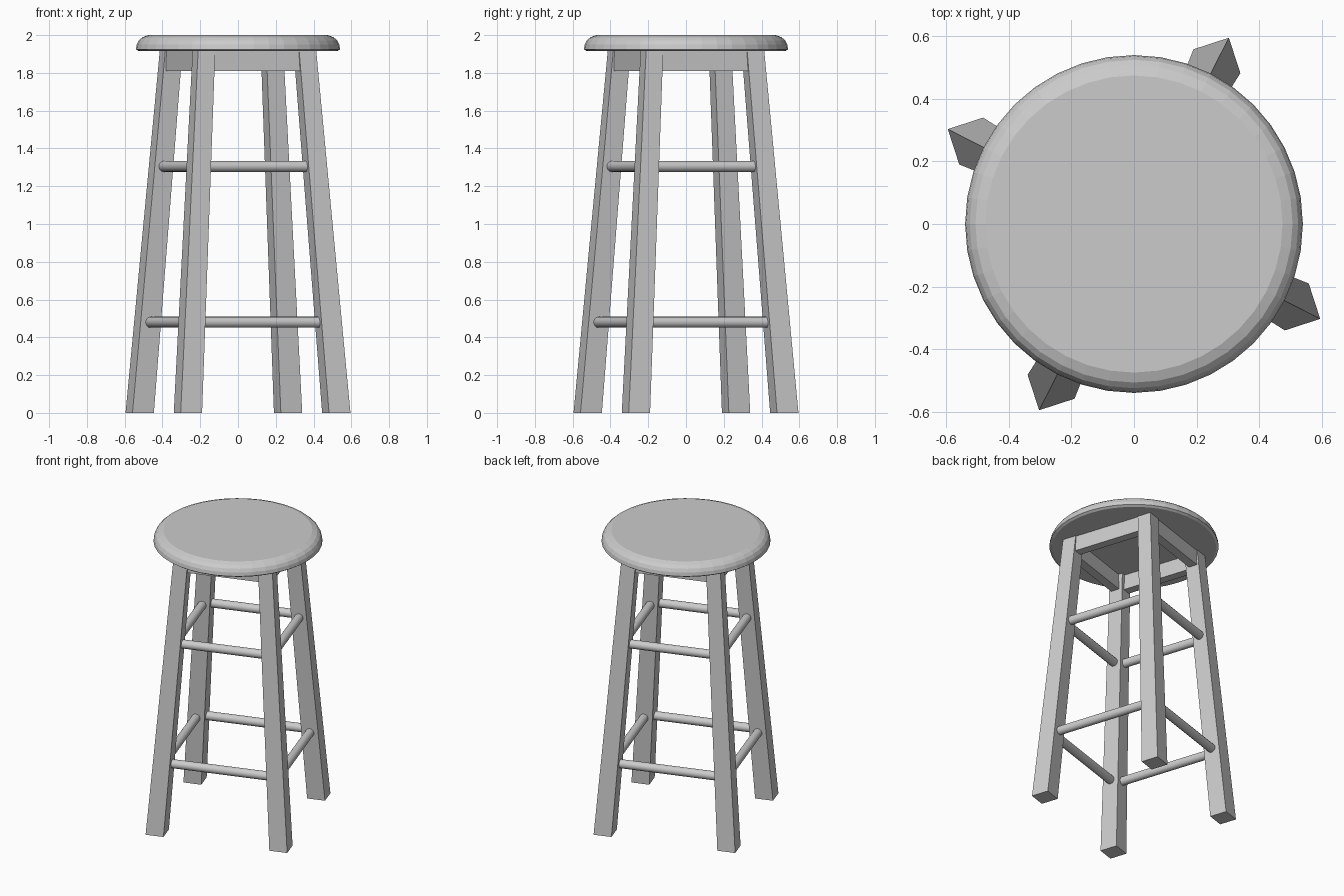
import bpy, bmesh, math
from mathutils import Matrix, Vector

if "Cube" in bpy.data.objects:
    bpy.data.objects.remove(bpy.data.objects["Cube"])

TURN = Matrix.Rotation(math.radians(18), 4, 'Z')   # whole stool is turned about z
SEAT_Z = 1.92


def finish(name, bm, quarter=0):
    """Turn the part into place and link it as an object."""
    bm.transform(TURN @ Matrix.Rotation(quarter * math.pi / 2, 4, 'Z'))
    bmesh.ops.recalc_face_normals(bm, faces=bm.faces)
    mesh = bpy.data.meshes.new(name)
    bm.to_mesh(mesh)
    bm.free()
    obj = bpy.data.objects.new(name, mesh)
    bpy.context.collection.objects.link(obj)
    return obj


def leg_centre(z):
    return 0.413 + (0.281 - 0.413) * z / SEAT_Z


def leg_half(z):
    return 0.0595 + (0.0475 - 0.0595) * z / SEAT_Z


# Seat: lathed disc with a rounded upper edge
bm = bmesh.new()
SIDES = 40
rings = []
for r, z in [(0.525, 1.915), (0.54, 1.925), (0.536, 1.95), (0.525, 1.972),
             (0.507, 1.988), (0.475, 2.0)]:
    rings.append([bm.verts.new((r * math.cos(a), r * math.sin(a), z))
                  for a in (2 * math.pi * i / SIDES for i in range(SIDES))])
for low, high in zip(rings, rings[1:]):
    for i in range(SIDES):
        j = (i + 1) % SIDES
        bm.faces.new((low[i], low[j], high[j], high[i]))
bm.faces.new(rings[0][::-1])
bm.faces.new(rings[-1])
finish("seat", bm)

for q, side in enumerate(["front", "right", "back", "left"]):
    # Leg: tapered square post splayed outwards
    bm = bmesh.new()
    bmesh.ops.create_cube(bm, size=2)
    for v in bm.verts:
        z = SEAT_Z if v.co.z > 0 else 0
        c, h = leg_centre(z), leg_half(z)
        v.co = Vector((c + h * v.co.x, -c + h * v.co.y, z))
    finish(side + "_leg", bm, q)

    # Apron: board under the seat between two legs
    bm = bmesh.new()
    bmesh.ops.create_cube(bm, size=1)
    c = leg_centre(1.865)
    bmesh.ops.transform(bm, verts=bm.verts, matrix=Matrix.Translation((0, -c - 0.008, 1.865))
                        @ Matrix.Diagonal((2 * c, 0.06, 0.11, 1)))
    finish(side + "_apron", bm, q)

    # Rungs: two round bars between neighbouring legs
    for label, z in [("lower", 0.48), ("upper", 1.305)]:
        bm = bmesh.new()
        c = leg_centre(z)
        bmesh.ops.create_cone(bm, cap_ends=True, segments=16, radius1=0.029,
                              radius2=0.029, depth=2 * c)
        bmesh.ops.transform(bm, verts=bm.verts, matrix=Matrix.Translation((0, -c, z))
                            @ Matrix.Rotation(math.pi / 2, 4, 'Y'))
        rung = finish(f"{side}_{label}_rung", bm, q)
        for p in rung.data.polygons:
            p.use_smooth = len(p.vertices) == 4
